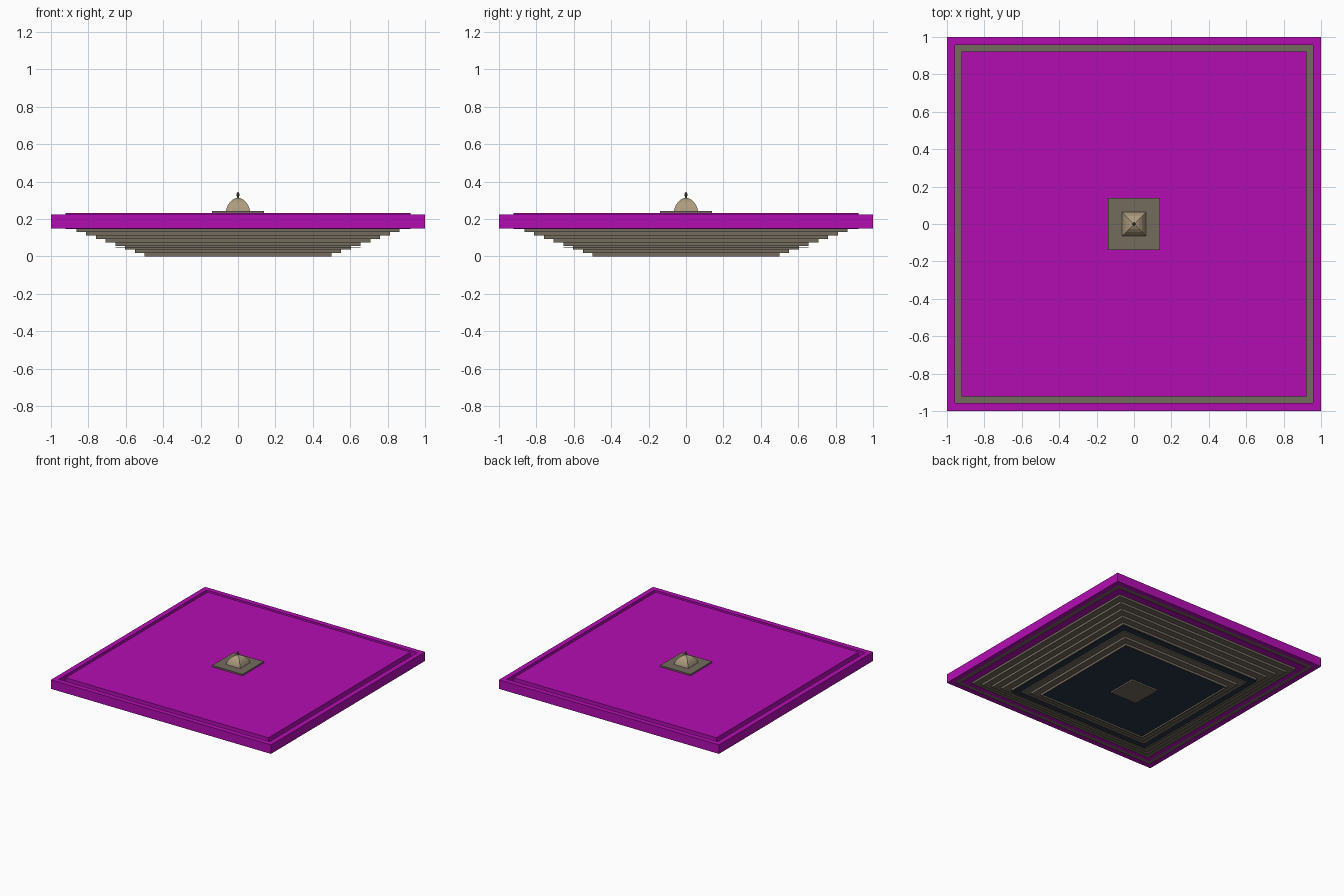
import bpy, bmesh, math

if "Cube" in bpy.data.objects:
    bpy.data.objects.remove(bpy.data.objects["Cube"])


def material(name, rgb):
    m = bpy.data.materials.new(name)
    m.diffuse_color = (*rgb, 1)
    m.use_nodes = True
    m.node_tree.nodes["Principled BSDF"].inputs["Base Color"].default_value = m.diffuse_color
    return m


MAGENTA = material("magenta", (0.45, 0.004, 0.45))
STONE = material("stone", (0.17, 0.145, 0.11))
NAVY = material("navy", (0.02, 0.035, 0.065))
TAN = material("tan", (0.42, 0.33, 0.21))


def loft(name, profile, mat, sides=4, hole=False):
    """Sweep (half width, z) points around z; with hole, close the profile."""
    bm = bmesh.new()
    k = 1 / math.cos(math.pi / sides) if sides == 4 else 1
    rings = []
    for r, z in profile:
        rings.append([bm.verts.new((r * k * math.cos(math.tau * (i + .5) / sides),
                                    r * k * math.sin(math.tau * (i + .5) / sides), z))
                      for i in range(sides)])
    pairs = list(zip(rings, rings[1:]))
    if hole:
        pairs.append((rings[-1], rings[0]))
    else:
        bm.faces.new(rings[0][::-1])
        bm.faces.new(rings[-1])
    for a, b in pairs:
        for i in range(sides):
            j = (i + 1) % sides
            bm.faces.new((a[i], a[j], b[j], b[i]))
    bmesh.ops.recalc_face_normals(bm, faces=bm.faces)
    me = bpy.data.meshes.new(name)
    bm.to_mesh(me)
    bm.free()
    me.materials.append(mat)
    ob = bpy.data.objects.new(name, me)
    bpy.context.collection.objects.link(ob)
    return ob


def slab(name, half, z0, z1, mat):
    return loft(name, [(half, z0), (half, z1)], mat)


def frame(name, outer, inner, z0, z1, mat):
    return loft(name, [(outer, z0), (outer, z1), (inner, z1), (inner, z0)], mat, hole=True)


# stepped underside, widening upward; the lowest step is an open rim
STEP, PITCH = 0.052, 0.0185
frame("lowest_step_rim", 0.5, 0.49, 0, PITCH, STONE)
for i in range(1, 8):
    slab(f"step_{i}", 0.5 + STEP * i, PITCH * i, PITCH * (i + 1), STONE)

# dark panels and centre boss below
slab("soffit_panel", 0.492, 0.012, PITCH + 0.001, NAVY)
slab("dark_ledge", 0.656, 0.045, 0.049, NAVY)
slab("ceiling_boss", 0.123, 0, 0.014, STONE)

# roof slab with a groove round its edge
slab("roof_slab", 0.922, 0.147, 0.232, MAGENTA)
frame("groove_floor", 0.962, 0.92, 0.152, 0.17, STONE)
frame("roof_edge", 1.0, 0.958, 0.15, 0.224, MAGENTA)

# plinth, square dome and finial on top
slab("dome_plinth", 0.138, 0.231, 0.244, STONE)
loft("square_dome", [(0.065, 0.244), (0.061, 0.258), (0.054, 0.274), (0.043, 0.291),
                     (0.028, 0.304), (0.010, 0.313)], TAN)
loft("finial", [(0.008, 0.311), (0.004, 0.318), (0.009, 0.325), (0.010, 0.331),
                (0.006, 0.338), (0.001, 0.346)], STONE, sides=8)
